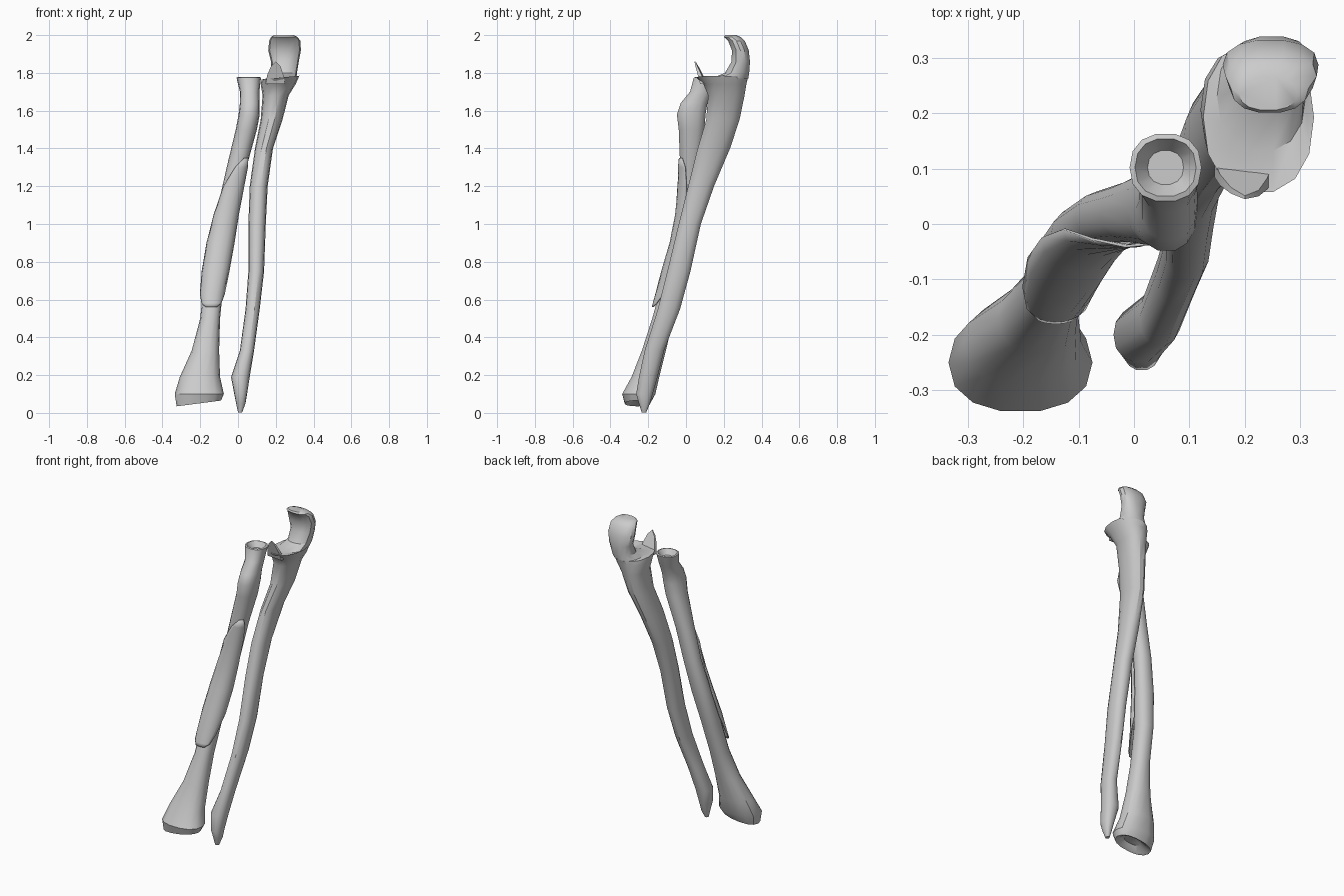
import bpy, bmesh, math

if "Cube" in bpy.data.objects:
    bpy.data.objects.remove(bpy.data.objects["Cube"])

# Each section: (z, x_min, x_max, y_min, y_max, sideways tilt in z)
RADIUS = [
    (.05, -.325, -.09, -.325, -.19, .13), (.10, -.335, -.075, -.34, -.16, 0),
    (.19, -.308, -.095, -.29, -.14, 0), (.33, -.245, -.1, -.235, -.105, 0),
    (.5, -.2, -.095, -.18, -.065, 0), (.7, -.18, -.075, -.125, -.01, 0),
    (.9, -.15, -.035, -.07, .03, 0), (1.1, -.105, 0, -.035, .06, 0),
    (1.3, -.06, .045, -.032, .075, 0), (1.5, -.012, .1, -.04, .1, 0),
    (1.58, .003, .115, -.05, .105, 0), (1.64, .01, .115, -.03, .115, 0),
    (1.7, .01, .113, .02, .14, 0), (1.775, -.008, .122, .04, .164, 0)]

ULNA = [
    (.003, 0, .022, -.235, -.21, 0), (.05, -.01, .04, -.25, -.19, 0),
    (.1, -.02, .048, -.265, -.175, 0), (.19, -.037, .062, -.25, -.15, 0),
    (.33, .01, .085, -.22, -.115, 0), (.55, .04, .115, -.15, -.03, 0),
    (.75, .055, .138, -.1, .025, 0), (1.0, .055, .147, -.04, .08, 0),
    (1.2, .062, .157, .01, .15, 0), (1.4, .09, .185, .06, .235, 0),
    (1.55, .12, .235, .105, .285, 0), (1.68, .13, .268, .115, .312, 0),
    (1.74, .12, .305, .09, .322, 0), (1.775, .125, .325, .055, .33, .1),
    # joint notch floor, then the hooked tip
    (1.77, .15, .31, .13, .332, 0), (1.80, .175, .312, .205, .336, 0),
    (1.86, .175, .322, .24, .34, 0), (1.92, .16, .333, .242, .333, 0),
    (1.97, .165, .33, .222, .312, 0), (1.99, .175, .315, .2, .29, 0),
    (2.0, .19, .295, .205, .265, 0)]


def point(s, a, grow=0.0, power=.88):
    """Point on a slightly squared oval section at angle a."""
    z, x0, x1, y0, y1, tilt = s
    c, n = math.cos(a), math.sin(a)
    dx = math.copysign(abs(c) ** power, c) * ((x1 - x0) / 2 + grow)
    dy = math.copysign(abs(n) ** power, n) * ((y1 - y0) / 2 + grow)
    return ((x0 + x1) / 2 + dx, (y0 + y1) / 2 + dy, z + tilt * dx)


def finish(name, bm):
    bmesh.ops.recalc_face_normals(bm, faces=bm.faces[:])
    mesh = bpy.data.meshes.new(name)
    bm.to_mesh(mesh)
    bm.free()
    ob = bpy.data.objects.new(name, mesh)
    bpy.context.collection.objects.link(ob)
    bpy.ops.object.select_all(action='DESELECT')
    ob.select_set(True)
    bpy.context.view_layer.objects.active = ob
    bpy.ops.object.shade_smooth_by_angle(angle=math.radians(32))
    return ob


def bridge(bm, rows, closed):
    n = len(rows[0])
    for r, s in zip(rows, rows[1:]):
        for i in range(n if closed else n - 1):
            j = (i + 1) % n
            bm.faces.new((r[i], r[j], s[j], s[i]))


def loft(name, sections, sides=14):
    bm = bmesh.new()
    rows = [[bm.verts.new(point(s, 2 * math.pi * i / sides)) for i in range(sides)]
            for s in sections]
    bridge(bm, rows, True)
    bm.faces.new(rows[0])
    bm.faces.new(rows[-1])
    return finish(name, bm)


def dished(s, dz, f):
    """Smaller, sunken copy of an end section for a hollow joint face."""
    z, x0, x1, y0, y1, t = s
    mx, my, hx, hy = (x0 + x1) / 2, (y0 + y1) / 2, (x1 - x0) / 2 * f, (y1 - y0) / 2 * f
    return (z + dz, mx - hx, mx + hx, my - hy, my + hy, t)


def section_at(z):
    for a, b in zip(RADIUS, RADIUS[1:]):
        if a[0] <= z <= b[0]:
            t = (z - a[0]) / (b[0] - a[0])
            return tuple(p + (q - p) * t for p, q in zip(a, b))


# Outer forearm bone with hollow ends
low, top = RADIUS[0], RADIUS[-1]
loft("radius_bone", [dished(low, .03, .5), dished(low, .005, .85)] + RADIUS
     + [dished(top, .003, .85), dished(top, -.03, .5)])

# Inner forearm bone with hooked elbow end
loft("ulna_bone", ULNA)

# Thin raised sheet along the front of the outer bone
bm = bmesh.new()
rows = []
for z, left, right, grow in [(.56, 22, 22, .012), (.58, 48, 45, .013), (.63, 72, 66, .013),
                             (.75, 88, 90, .015), (.9, 88, 90, .012), (1.05, 80, 88, .009),
                             (1.2, 45, 80, .007), (1.3, 5, 70, .006), (1.35, -25, 50, .004)]:
    row = []
    for i in range(9):
        a = math.radians(-90 - left + (left + right) * i / 8)
        row.append(bm.verts.new(point(section_at(z), a, grow)))
    rows.append(row)
bridge(bm, rows, False)
sheet = finish("front_sheet", bm)
sol = sheet.modifiers.new("thickness", 'SOLIDIFY')
sol.thickness = .005

# Thin upright spur at the front lip of the elbow notch
bm = bmesh.new()
outline = [(.145, .085, 1.74), (.155, .07, 1.79), (.175, .055, 1.835), (.2, .045, 1.86),
           (.225, .05, 1.835), (.24, .062, 1.79), (.25, .075, 1.74)]
front = [bm.verts.new(p) for p in outline]
back = [bm.verts.new((x, y + .006 + (1.86 - z) * .2, z)) for x, y, z in outline]
bm.faces.new(front)
bm.faces.new(back)
bridge(bm, [front, back], True)
finish("notch_spur", bm)
